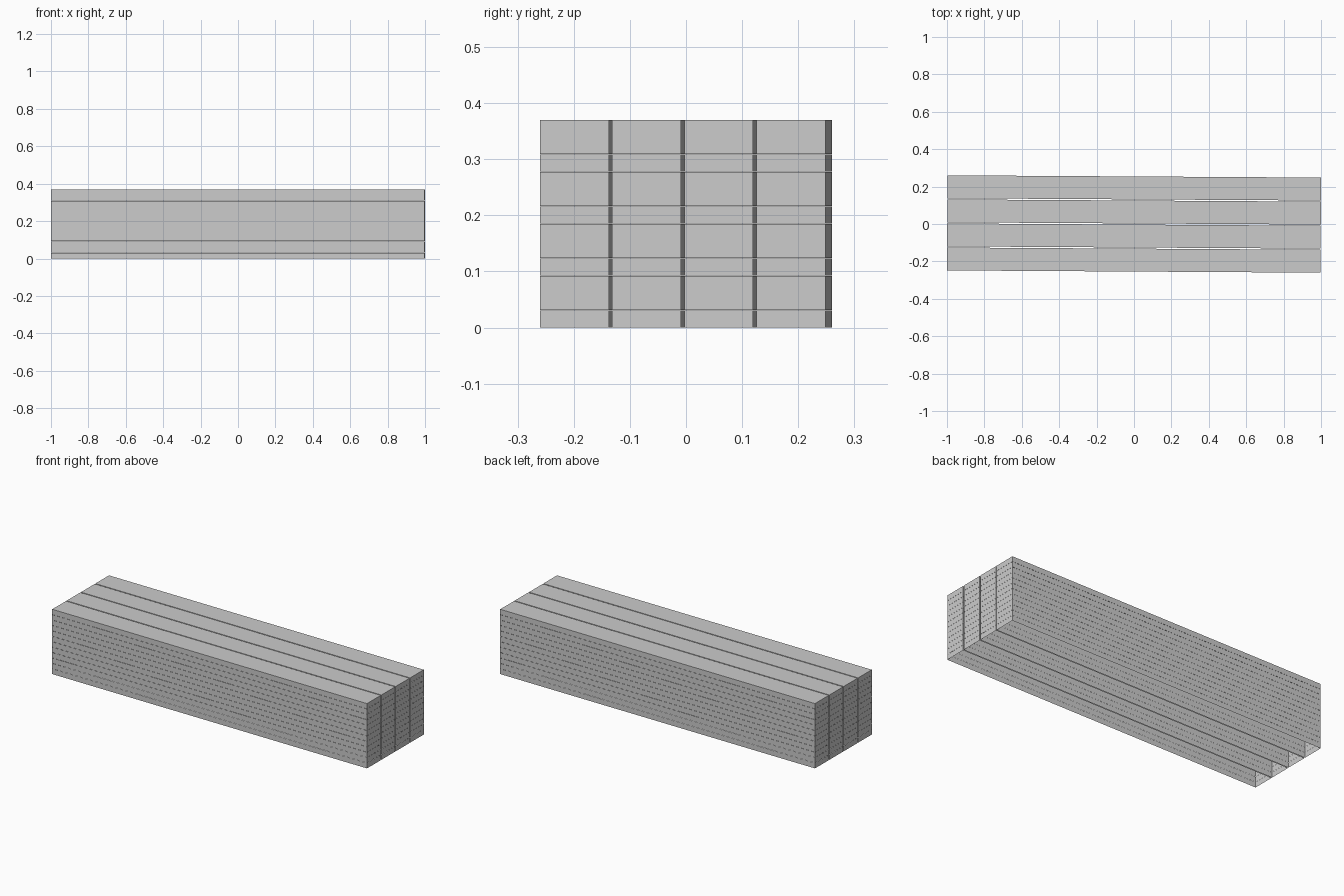
import bpy
import bmesh
from mathutils import Matrix

if "Cube" in bpy.data.objects:
    bpy.data.objects.remove(bpy.data.objects["Cube"])

COLS, ROWS = 4, 12
LENGTH, WIDTH, GAP_Y = 1.997, 0.1226, 0.006
THICK, PITCH = 0.0303, 0.0309
YAW = -0.006


def add_board(name, y, z, keep_top):
    bm = bmesh.new()
    bmesh.ops.create_cube(bm, size=1)
    bmesh.ops.scale(bm, vec=(LENGTH, WIDTH, THICK), verts=bm.verts)
    bmesh.ops.translate(bm, vec=(0, y, z + THICK / 2), verts=bm.verts)
    bm.normal_update()
    # hidden horizontal faces are left open
    dead = [f for f in bm.faces
            if f.normal.z < -0.5 or (f.normal.z > 0.5 and not keep_top)]
    bmesh.ops.delete(bm, geom=dead, context='FACES')
    # the whole stack sits very slightly turned
    bmesh.ops.rotate(bm, cent=(0, 0, 0), matrix=Matrix.Rotation(YAW, 3, 'Z'), verts=bm.verts)
    mesh = bpy.data.meshes.new(name)
    bm.to_mesh(mesh)
    bm.free()
    bpy.context.collection.objects.link(bpy.data.objects.new(name, mesh))


# stacked planks, four columns, closed only by the top row
for row in range(ROWS):
    for col in range(COLS):
        y = (col - (COLS - 1) / 2) * (WIDTH + GAP_Y)
        add_board(f"plank_{row + 1}_{col + 1}", y, row * PITCH, row == ROWS - 1)
